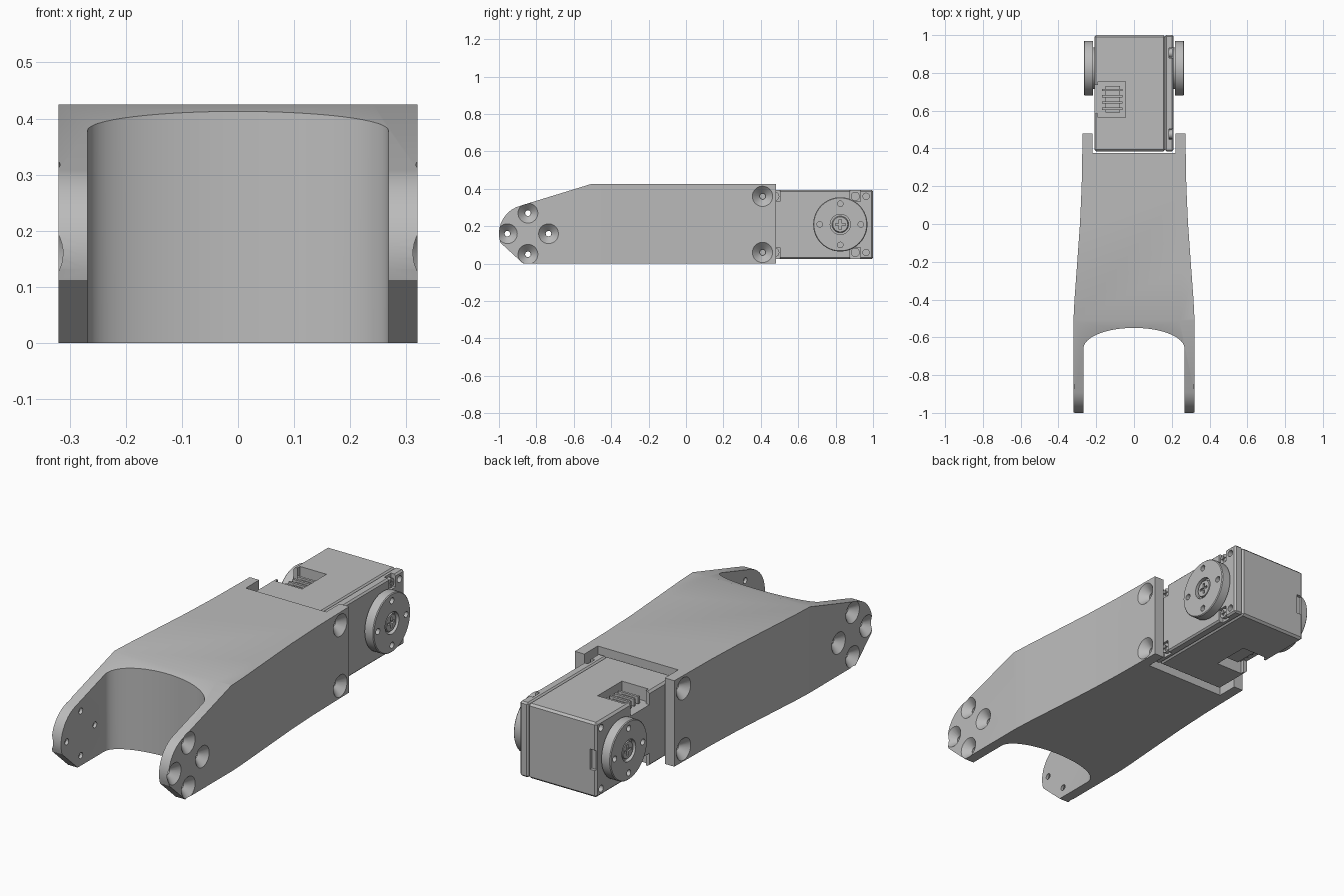
import bpy, bmesh, math
from mathutils import Matrix

if "Cube" in bpy.data.objects:
    bpy.data.objects.remove(bpy.data.objects["Cube"], do_unlink=True)

GREY = (0.5, 0.5, 0.5, 1.0)
grey = bpy.data.materials.new("light_grey")
grey.use_nodes = True
grey.diffuse_color = GREY
grey.node_tree.nodes["Principled BSDF"].inputs["Base Color"].default_value = GREY


def finish(bm, name):
    bmesh.ops.recalc_face_normals(bm, faces=bm.faces)
    mesh = bpy.data.meshes.new(name)
    bm.to_mesh(mesh)
    bm.free()
    mesh.materials.append(grey)
    ob = bpy.data.objects.new(name, mesh)
    bpy.context.collection.objects.link(ob)
    return ob


def activate(ob):
    bpy.ops.object.select_all(action='DESELECT')
    ob.select_set(True)
    bpy.context.view_layer.objects.active = ob


def prism(name, points, offset):
    """Extrude a closed 3D outline along an offset."""
    bm = bmesh.new()
    face = bm.faces.new([bm.verts.new(p) for p in points])
    new = bmesh.ops.extrude_face_region(bm, geom=[face])["geom"]
    bmesh.ops.translate(bm, vec=offset, verts=[v for v in new if isinstance(v, bmesh.types.BMVert)])
    return finish(bm, name)


def box(name, x, y, z, bevel=0):
    bm = bmesh.new()
    size = [b - a for a, b in (x, y, z)]
    mid = [(a + b) / 2 for a, b in (x, y, z)]
    bmesh.ops.create_cube(bm, size=1, matrix=Matrix.Translation(mid) @ Matrix.Diagonal((*size, 1)))
    if bevel:
        bmesh.ops.bevel(bm, geom=bm.edges[:], offset=bevel, segments=1, affect='EDGES')
    return finish(bm, name)


def disc(name, x0, x1, y, z, r0, r1=None, sides=32):
    """Cylinder or cone along x, radius r0 at x0 and r1 at x1."""
    r1 = r0 if r1 is None else r1
    bm = bmesh.new()
    turn = Matrix.Translation(((x0 + x1) / 2, y, z)) @ Matrix.Rotation(math.pi / 2, 4, 'Y')
    if x1 < x0:
        r0, r1 = r1, r0
    bmesh.ops.create_cone(bm, cap_ends=True, segments=sides, radius1=r0, radius2=r1,
                          depth=abs(x1 - x0), matrix=turn)
    return finish(bm, name)


def boolean(ob, cutter, mode='DIFFERENCE'):
    cutter.hide_render = True
    activate(ob)
    mod = ob.modifiers.new("cut", 'BOOLEAN')
    mod.operation, mod.object, mod.solver = mode, cutter, 'EXACT'
    bpy.ops.object.modifier_apply(modifier=mod.name)
    bpy.data.objects.remove(cutter, do_unlink=True)


# Bracket: plan outline with curved fork mouth and rear pocket
H = 0.425
side = [(0.32, -1.01), (0.32, -0.5), (0.315, -0.4), (0.304, -0.25), (0.286, 0),
        (0.277, 0.2), (0.272, 0.48), (0.22, 0.48), (0.22, 0.375)]
mouth = [(0.268 * math.cos(a), -0.66 + 0.11 * math.sin(a))
         for a in (math.pi * i / 32 for i in range(33))]
outline = side + [(-x, y) for x, y in reversed(side)]
outline += [(-0.268, -1.01)] + mouth[::-1] + [(0.268, -1.01)]
bracket = prism("bracket", [(x, y, 0) for x, y in outline], (0, 0, H))

# Side silhouette: sloped shoulder and rounded nose
NY, NZ = -0.845, 0.16
nose = [(NY + 0.155 * math.cos(a), NZ + 0.155 * math.sin(a))
        for a in (math.radians(107 + 91 * i / 12) for i in range(13))]
profile = [(-0.87, 0), (0.6, 0), (0.6, H), (-0.51, H)] + nose
boolean(bracket, prism("silhouette", [(-0.5, y, z) for y, z in profile], (1, 0, 0)), 'INTERSECT')

# Countersunk holes on both sides
holes = [(NY + dy, NZ + dz, 0.32) for dy, dz in ((0.11, 0), (-0.11, 0), (0, 0.11), (0, -0.11))]
holes += [(0.41, z, 0.272) for z in (0.06, 0.36)]
for s in (-1, 1):
    for y, z, x in holes:
        boolean(bracket, disc("sink", s * (x + 0.003), s * (x - 0.037), y, z, 0.056, 0.016))
        boolean(bracket, disc("hole", s * (x + 0.01), s * (x - 0.075), y, z, 0.015, sides=16))

# Motor housing and its side cover
Y, Z = (0.385, 1.0), (0.025, 0.395)
housing = box("motor_housing", (-0.21, 0.165), Y, Z, 0.01)
cover = box("motor_cover", (0.163, 0.21), Y, Z, 0.008)
boolean(housing, box("tab_slot", (-0.205, -0.175), (0.985, 1.1), (0.16, 0.26)))

# Cable sockets above and below, with pins
for top in (True, False):
    z = (0.33, 0.5) if top else (-0.1, 0.09)
    boolean(housing, box("socket_cut", (-0.19, -0.045), (0.565, 0.755), z))
    boolean(housing, box("socket_mouth", (-0.3, -0.18), (0.585, 0.735), z))
    zp = (0.325, 0.36) if top else (0.06, 0.095)
    box("socket_block", (-0.15, -0.075), (0.59, 0.73), zp)
    for i in range(4):
        y = 0.61 + i * 0.033
        box("socket_pin", (-0.17, -0.06), (y - 0.006, y + 0.006), (zp[0] + 0.01, zp[1] + 0.01))

# Cover corner pockets, screws and mounting holes
for z, out in ((0.06, -1), (0.36, 1)):
    for y in (0.475, 0.905):
        boolean(cover, box("pocket", (0.185, 0.3), (y - 0.027, y + 0.027),
                           (z - 0.027, z + 0.1) if out > 0 else (z - 0.1, z + 0.027)))
        screw = disc("cover_screw", 0.18, 0.203, y, z, 0.024, sides=20)
        boolean(screw, box("slot_a", (0.196, 0.22), (y - 0.015, y + 0.015), (z - 0.003, z + 0.003)))
        boolean(screw, box("slot_b", (0.196, 0.22), (y - 0.003, y + 0.003), (z - 0.015, z + 0.015)))
    boolean(cover, disc("hole", 0.17, 0.3, 0.963, z, 0.017, sides=16))
    boolean(housing, disc("hole", -0.17, -0.3, 0.963, z, 0.017, sides=16))

# Output discs with bolt holes and a centre screw
HY, HZ = 0.825, 0.21
for s, name in ((1, "left"), (-1, "right")):
    disc(name + "_hub", s * 0.2, s * 0.225, HY, HZ, 0.11)
    horn = disc(name + "_output_disc", s * 0.217, s * 0.265, HY, HZ, 0.145, sides=64)
    bm = bmesh.new()
    bm.from_mesh(horn.data)
    rim = [e for e in bm.edges if all(abs(v.co.x) > 0.26 for v in e.verts)]
    bmesh.ops.bevel(bm, geom=rim, offset=0.004, segments=1, affect='EDGES')
    bm.to_mesh(horn.data)
    bm.free()
    for dy, dz in ((1, 0), (-1, 0), (0, 1), (0, -1)):
        boolean(horn, disc("hole", s * 0.23, s * 0.3, HY + dy * 0.11, HZ + dz * 0.11, 0.015, sides=16))
    boolean(horn, disc("recess", s * 0.245, s * 0.3, HY, HZ, 0.054))
    screw = disc(name + "_centre_screw", s * 0.24, s * 0.26, HY, HZ, 0.046, 0.04)
    xs = tuple(sorted((s * 0.25, s * 0.3)))
    boolean(screw, box("slot_a", xs, (HY - 0.027, HY + 0.027), (HZ - 0.006, HZ + 0.006)))
    boolean(screw, box("slot_b", xs, (HY - 0.006, HY + 0.006), (HZ - 0.027, HZ + 0.027)))

# Smooth the rounded surfaces, keep hard edges
for ob in bpy.context.collection.objects:
    if ob.type == 'MESH' and grey.name in ob.data.materials:
        activate(ob)
        bpy.ops.object.shade_smooth_by_angle(angle=math.radians(25))
